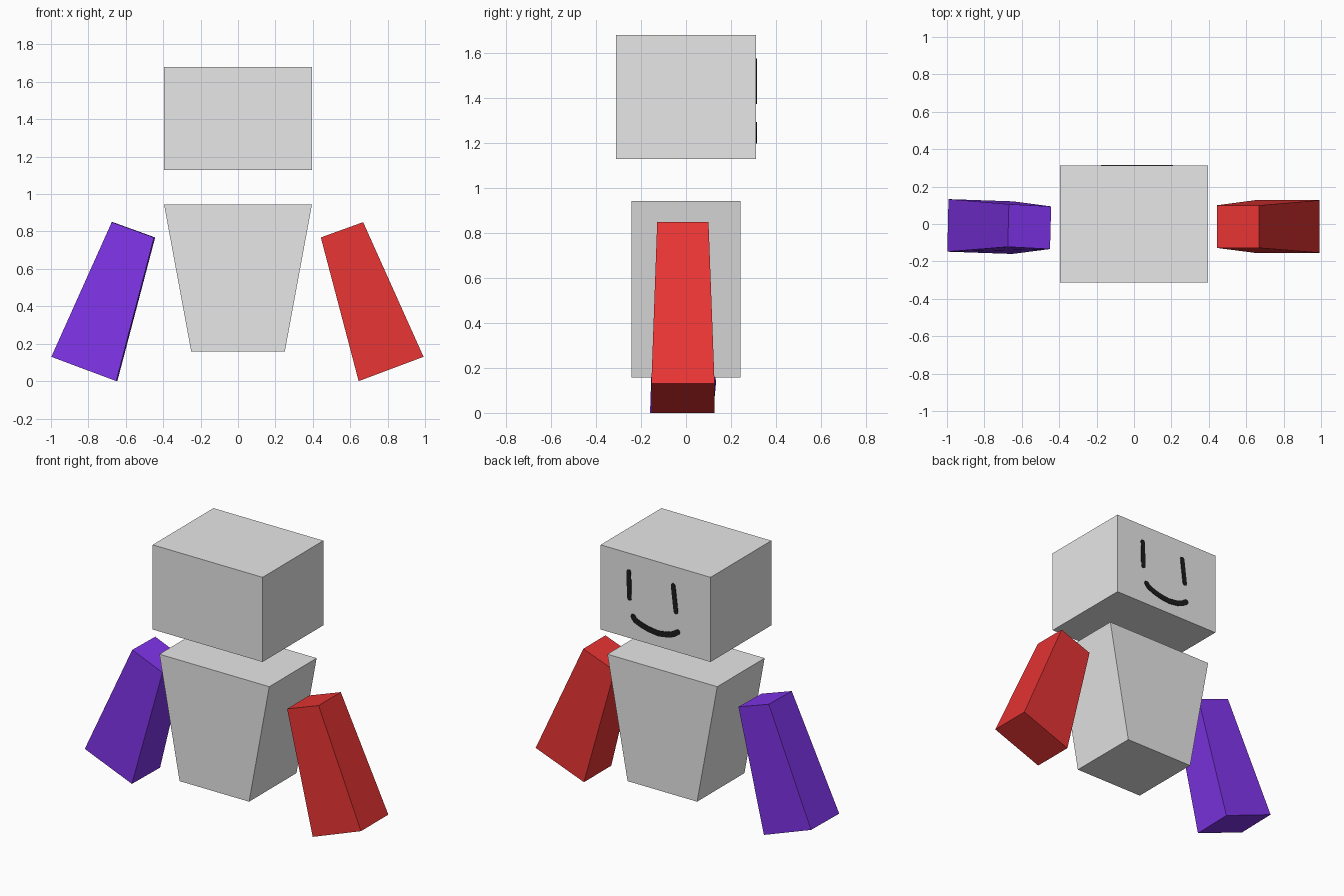
import bpy, bmesh, math
from mathutils import Vector

if "Cube" in bpy.data.objects:
    bpy.data.objects.remove(bpy.data.objects["Cube"])


def material(name, rgb):
    m = bpy.data.materials.new(name)
    m.diffuse_color = (*rgb, 1)
    m.use_nodes = True
    m.node_tree.nodes["Principled BSDF"].inputs["Base Color"].default_value = m.diffuse_color
    return m


GREY = material("light grey", (0.8, 0.8, 0.8))
RED = material("red", (0.8, 0.034, 0.034))
PURPLE = material("purple", (0.21, 0.034, 0.8))
BLACK = material("black", (0.012, 0.012, 0.012))


def finish(name, bm, mat):
    bmesh.ops.recalc_face_normals(bm, faces=bm.faces)
    mesh = bpy.data.meshes.new(name)
    bm.to_mesh(mesh)
    bm.free()
    mesh.materials.append(mat)
    ob = bpy.data.objects.new(name, mesh)
    bpy.context.collection.objects.link(ob)
    return ob


def loft(name, bottom, top, mat):
    """Closed block between two four-sided rings."""
    bm = bmesh.new()
    lo = [bm.verts.new(p) for p in bottom]
    hi = [bm.verts.new(p) for p in top]
    bm.faces.new(lo)
    bm.faces.new(hi)
    for i in range(4):
        j = (i + 1) % 4
        bm.faces.new((lo[i], lo[j], hi[j], hi[i]))
    return finish(name, bm, mat)


def rect(hx, hy, z):
    return [(-hx, -hy, z), (hx, -hy, z), (hx, hy, z), (-hx, hy, z)]


# Head and tapered torso
HEAD_Y = 0.312
loft("head", rect(0.395, HEAD_Y, 1.13), rect(0.395, HEAD_Y, 1.68), GREY)
loft("torso", rect(0.25, 0.243, 0.157), rect(0.395, 0.243, 0.943), GREY)


def arm(name, side, twist, mat):
    """Splayed tapered arm; twist turns it slightly about its length."""
    def ring(inner, outer, y0, y1):
        (xi, zi), (xo, zo) = inner, outer
        t = twist
        return [(side * (xi + t), y0 - t, zi), (side * xi, y1 - t, zi),
                (side * xo, y1 + t, zo), (side * (xo + t), y0 + t, zo)]
    loft(name, ring((0.645, 0.0), (0.992, 0.13), -0.154, 0.127),
         ring((0.443, 0.768), (0.669, 0.85), -0.128, 0.1), mat)


arm("right_arm", 1, 0.0, RED)
arm("left_arm", -1, 0.006, PURPLE)


def stroke(name, pts, width):
    """Thin round-ended brush stroke lying on the back of the head."""
    pts = [Vector(p) for p in pts]
    n, r = len(pts), width / 2
    outline = []
    for path in (pts, pts[::-1]):
        for i, p in enumerate(path):
            d = (path[min(i + 1, n - 1)] - path[max(i - 1, 0)]).normalized()
            side = Vector((-d.y, d.x))
            outline.append(p + side * r)
            if i == n - 1:
                for k in range(1, 4):
                    a = math.pi * k / 4
                    outline.append(p + (side * math.cos(a) + d * math.sin(a)) * r)
    bm = bmesh.new()
    face = bm.faces.new([bm.verts.new((p.x, HEAD_Y - 0.002, p.y)) for p in outline])
    ext = bmesh.ops.extrude_face_region(bm, geom=[face], use_keep_orig=True)
    moved = [v for v in ext["geom"] if isinstance(v, bmesh.types.BMVert)]
    bmesh.ops.translate(bm, verts=moved, vec=(0, 0.006, 0))
    finish(name, bm, BLACK)


# Painted face
stroke("eye_a", [(0.192, 1.56), (0.187, 1.39)], 0.031)
stroke("eye_b", [(-0.127, 1.555), (-0.147, 1.39)], 0.031)
stroke("smile", [(0.16, 1.275), (0.145, 1.256), (0.1, 1.238), (0.047, 1.224),
                 (-0.02, 1.216), (-0.09, 1.226), (-0.13, 1.241), (-0.158, 1.261)], 0.036)
